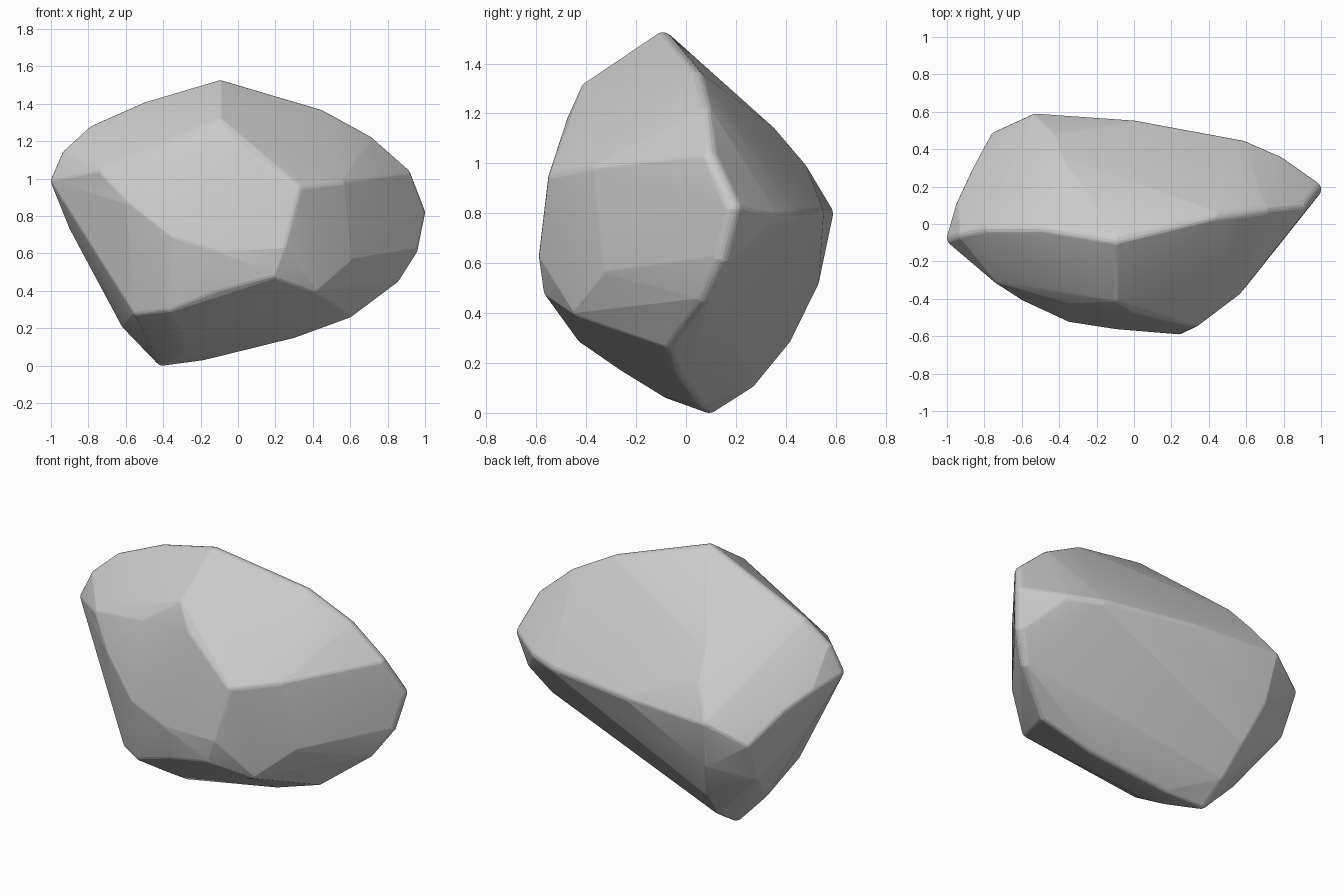
import bpy, bmesh
from mathutils import Vector

if "Cube" in bpy.data.objects:
    bpy.data.objects.remove(bpy.data.objects["Cube"])

R = 0.045                               # edge rounding radius
HALF = Vector((1.0, 0.585, 0.76))       # half extents
MID = Vector((0, 0, 0.76))

# ridge running left tip -> peak -> right tip
crest = [(-1, -.08, 1), (-.94, -.06, 1.14), (-.8, -.03, 1.27), (-.5, -.03, 1.405),
         (-.1, -.1, 1.525), (.45, .04, 1.36), (.72, .08, 1.21), (.92, .1, 1.03), (1, .2, .82)]
# front bulge: shoulders, chin and lower lip
front = [(-.75, -.3, 1.05), (-.35, -.42, 1.14), (-.1, -.41, 1.32), (0, -.47, 1.19),
         (.33, -.55, .95), (.56, -.37, .98), (.25, -.59, .62), (-.1, -.56, .6), (-.6, -.4, .88),
         (-.35, -.52, .68), (.2, -.57, .48), (-.1, -.51, .4), (-.38, -.43, .29), (-.55, -.3, .27),
         (.6, -.32, .56), (.42, -.45, .4)]
# underside keel from the right tip to the foot
keel = [(.96, .15, .62), (.86, .07, .46), (.61, -.07, .27), (.3, -.03, .155),
        (-.2, .06, .03), (-.42, .1, 0), (-.3, -.07, .06), (-.3, -.26, .175)]
# back rim, upper back swell and lower back
back = [(-.95, .1, .95), (-.86, .3, .85), (-.76, .49, .69), (-.55, .59, .8), (0, .55, .8),
        (.6, .435, .79), (.8, .345, .79), (-.74, .39, .45), (-.52, .53, .52), (-.45, .41, .28),
        (-.42, .26, .1), (-.61, .12, .2), (-.9, .05, .75), (-.4, .35, 1.13), (-.44, .48, .98)]

# each corner becomes a tiny ball; the hull around them is a faceted stone with soft edges
bm = bmesh.new()
for p in crest + front + keel + back:
    d = Vector(p) - MID
    c = MID + Vector([d[i] * (1 - R / HALF[i]) for i in range(3)])
    ball = bmesh.ops.create_icosphere(bm, subdivisions=3, radius=R)
    bmesh.ops.translate(bm, verts=ball["verts"], vec=c)
pts = [v.co.copy() for v in bm.verts]
bm.free()

bm = bmesh.new()
for co in pts:
    bm.verts.new(co)
bmesh.ops.convex_hull(bm, input=bm.verts[:])
bmesh.ops.delete(bm, geom=[v for v in bm.verts if not v.link_faces], context='VERTS')
bmesh.ops.recalc_face_normals(bm, faces=bm.faces[:])

# settle on the ground, centred
for i in range(3):
    lo = min(v.co[i] for v in bm.verts)
    hi = max(v.co[i] for v in bm.verts)
    shift = -lo if i == 2 else -(lo + hi) / 2
    for v in bm.verts:
        v.co[i] += shift

me = bpy.data.meshes.new("stone")
bm.to_mesh(me)
bm.free()
stone = bpy.data.objects.new("stone", me)
bpy.context.collection.objects.link(stone)
bpy.context.view_layer.objects.active = stone
stone.select_set(True)
bpy.ops.object.shade_smooth_by_angle(angle=0.15)
